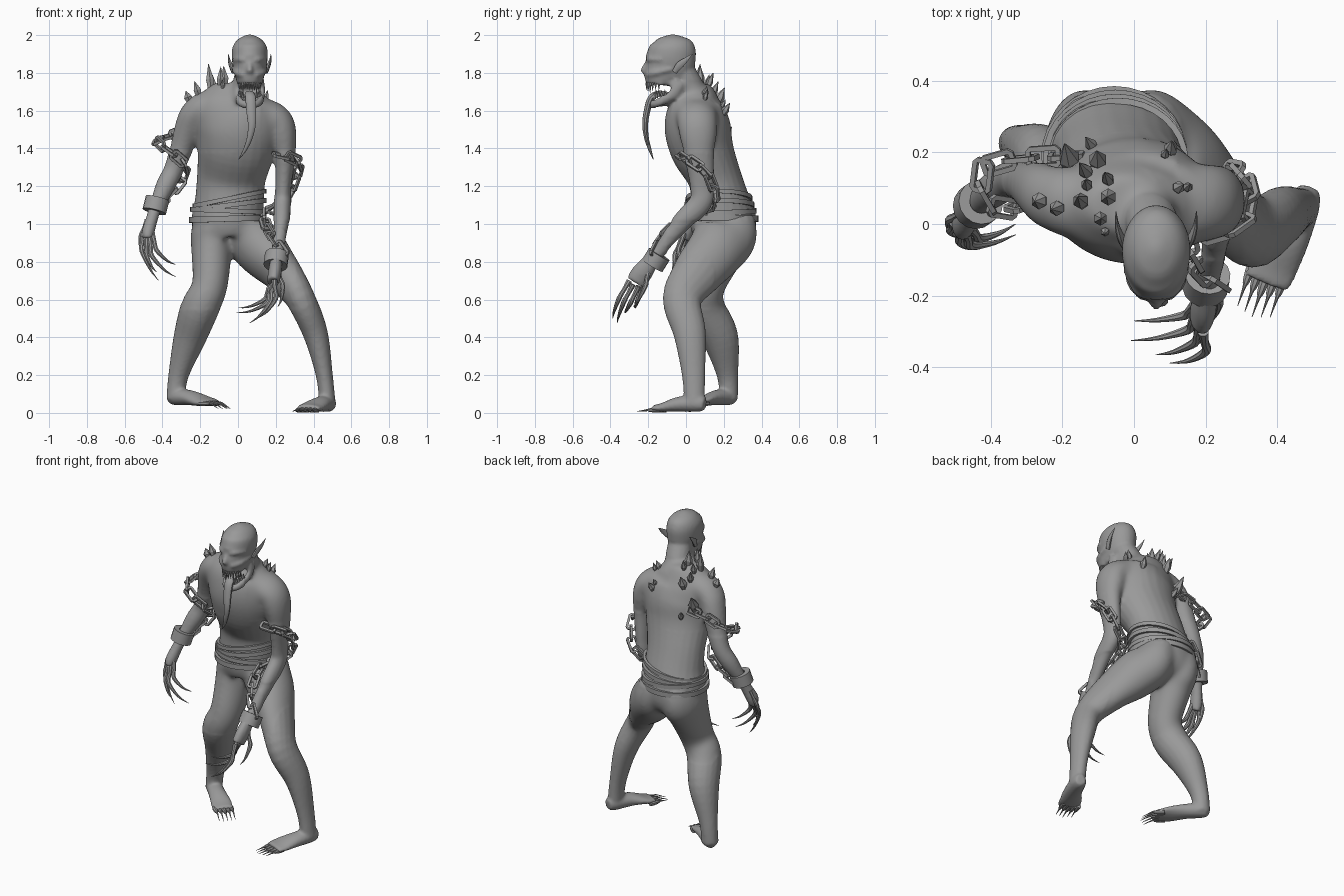
import bpy, bmesh, math, random
from mathutils import Vector
from mathutils.bvhtree import BVHTree

random.seed(4)
X, Y, Z = Vector((1, 0, 0)), Vector((0, 1, 0)), Vector((0, 0, 1))
grey = bpy.data.materials.new("ash_grey")
grey.diffuse_color = (0.32, 0.32, 0.32, 1)


def curve(pts, sub, closed=False):
    """Catmull-Rom through points that carry radii."""
    pts = [tuple(p) + (p[3],) if len(p) == 4 else tuple(p) for p in pts]
    n, out = len(pts), []
    for i in range(n if closed else n - 1):
        q = [pts[(i + k) % n] if closed else pts[min(max(i + k, 0), n - 1)] for k in (-1, 0, 1, 2)]
        for s in range(sub):
            t = s / sub
            out.append(tuple(0.5 * (2 * b + (c - a) * t + (2 * a - 5 * b + 4 * c - d) * t * t
                                    + (3 * b - a - 3 * c + d) * t ** 3) for a, b, c, d in zip(*q)))
    return out if closed else out + [pts[-1]]


def sweep(bm, pts, n=12, ref=X, sub=5, closed=False):
    """Sweep an elliptical section along points (x, y, z, r_ref, r_other)."""
    pts = curve(pts, sub, closed)
    m, rings = len(pts), []
    for i, p in enumerate(pts):
        a = pts[(i - 1) % m] if closed else pts[max(i - 1, 0)]
        b = pts[(i + 1) % m] if closed else pts[min(i + 1, m - 1)]
        t = (Vector(b[:3]) - Vector(a[:3])).normalized()
        u = (ref - t * ref.dot(t)).normalized()
        v = t.cross(u)
        ru, rv = max(p[3], 0.0008), max(p[4], 0.0008)
        angs = [(k + 0.5) * math.tau / n for k in range(n)]
        rings.append([bm.verts.new(Vector(p[:3]) + u * ru * math.cos(w) + v * rv * math.sin(w)) for w in angs])
    for i in range(m if closed else m - 1):
        r, s = rings[i], rings[(i + 1) % m]
        for k in range(n):
            bm.faces.new((r[k], r[(k + 1) % n], s[(k + 1) % n], s[k]))
    if not closed:
        bm.faces.new(rings[0][::-1])
        bm.faces.new(rings[-1])


def finish(name, bm, angle=40, voxel=None):
    bmesh.ops.recalc_face_normals(bm, faces=bm.faces)
    me = bpy.data.meshes.new(name)
    bm.to_mesh(me)
    bm.free()
    ob = bpy.data.objects.new(name, me)
    bpy.context.collection.objects.link(ob)
    bpy.ops.object.select_all(action='DESELECT')
    ob.select_set(True)
    bpy.context.view_layer.objects.active = ob
    if voxel:
        mod = ob.modifiers.new("blend", 'REMESH')
        mod.mode, mod.voxel_size = 'VOXEL', voxel
        mod = ob.modifiers.new("relax", 'SMOOTH')
        mod.factor, mod.iterations = 0.5, 4
        for m in ("blend", "relax"):
            bpy.ops.object.modifier_apply(modifier=m)
        # Extra softening where limbs join the hips and shoulders
        b = bmesh.new()
        b.from_mesh(ob.data)
        soft = [v for v in b.verts if (.55 < v.co.z < 1.02 and v.co.y > -.1 and abs(v.co.x) < .3)
                or (1.38 < v.co.z < 1.76 and v.co.y > -.12 and abs(v.co.x - .06) + max(0, v.co.z - 1.66) > .06)]
        for _ in range(22):
            bmesh.ops.smooth_vert(b, verts=soft, factor=.5, use_axis_x=True, use_axis_y=True, use_axis_z=True)
        b.to_mesh(ob.data)
        b.free()
    ob.data.materials.clear()
    ob.data.materials.append(grey)
    if angle:
        bpy.ops.object.shade_smooth_by_angle(angle=math.radians(angle))
    return ob


# Body: torso, neck, limbs and skull blended into one skin
HX = 0.062
bm = bmesh.new()
sweep(bm, [(-.03, .2, .875, .06, .07), (-.045, .215, .94, .17, .155), (-.055, .195, 1.02, .19, .178),
           (-.045, .18, 1.12, .183, .158), (-.035, .15, 1.25, .183, .142), (-.01, .085, 1.4, .207, .168),
           (0, .06, 1.52, .225, .175), (-.02, .052, 1.62, .215, .148), (-.02, .055, 1.69, .165, .108),
           (-.015, .055, 1.74, .1, .075)], 24)
sweep(bm, [(.02, .05, 1.62, .1), (.045, .015, 1.73, .078), (HX, -.04, 1.84, .07)], 16)
# Legs
sweep(bm, [(.03, .2, 1.02, .1, .16), (.055, .205, .94, .13, .172), (.13, .155, .855, .135, .155),
           (.235, .06, .74, .1, .135), (.332, -.02, .6, .079, .104), (.41, .02, .42, .066, .086),
           (.457, .04, .2, .045, .062), (.473, .045, .05, .044, .055)], 18)
sweep(bm, [(-.13, .2, 1.02, .1, .16), (-.137, .205, .94, .115, .172), (-.14, .17, .85, .108, .14),
           (-.15, .1, .67, .095, .108), (-.2, .1, .56, .102, .107), (-.255, .18, .4, .087, .098),
           (-.315, .22, .2, .054, .057), (-.33, .225, .07, .05, .05)], 18)
# Feet
sweep(bm, [(.49, .1, .045, .03, .035), (.475, .06, .05, .046, .045), (.435, -.04, .045, .056, .04),
           (.388, -.12, .03, .07, .024), (.368, -.165, .025, .064, .018)], 14)
sweep(bm, [(-.355, .255, .08, .03, .035), (-.33, .225, .085, .046, .045), (-.255, .155, .08, .052, .04),
           (-.18, .09, .062, .062, .024), (-.135, .05, .055, .057, .018)], 14)
# Arms and palms
sweep(bm, [(-.08, .055, 1.61, .1, .09), (-.17, .06, 1.62, .1, .085), (-.235, .075, 1.58, .09, .075),
           (-.265, .095, 1.51, .08, .072), (-.3, .115, 1.4, .062), (-.34, .125, 1.29, .052), (-.385, .1, 1.2, .051),
           (-.435, .055, 1.09, .035), (-.455, .03, 1.03, .035, .032), (-.475, 0, .96, .04, .034),
           (-.478, -.015, .92, .035, .025)], 16, Y)
sweep(bm, [(.05, .05, 1.56, .12, .1), (.14, .055, 1.575, .115, .09), (.21, .06, 1.54, .108, .085),
           (.238, .065, 1.46, .1, .075), (.248, .07, 1.36, .08, .056), (.24, .085, 1.2, .064, .043),
           (.235, .075, 1.11, .061, .046), (.23, -.02, 1.01, .054, .043), (.212, -.13, .87, .037, .033),
           (.203, -.18, .81, .042, .032), (.195, -.23, .745, .056, .036), (.185, -.265, .69, .055, .032)], 16, Y)
# Skull, brow, nose, cheekbones and lower jaw
sweep(bm, [(HX, -.125, 1.735, .064, .085), (HX, -.118, 1.78, .076, .108), (HX, -.09, 1.84, .09, .132),
           (HX, -.077, 1.89, .096, .13), (HX, -.07, 1.94, .09, .12), (HX, -.07, 1.98, .06, .082),
           (HX, -.07, 2.003, .012, .015)], 24)
sweep(bm, [(HX, -.19, 1.87, .012), (HX, -.218, 1.835, .013), (HX, -.228, 1.81, .016, .012), (HX, -.205, 1.795, .01)], 10)
for s in (-1, 1):
    sweep(bm, [(HX, -.195, 1.862, .014), (HX + s * .045, -.19, 1.872, .017), (HX + s * .085, -.13, 1.87, .01)], 8, Z)
    sweep(bm, [(HX + s * .03, -.205, 1.79, .015), (HX + s * .065, -.165, 1.8, .018), (HX + s * .085, -.08, 1.82, .012)], 8, Z)
sweep(bm, [(HX + a, b, c, r, .017) for a, b, c, r in
           ((-.07, -.03, 1.75, .03), (-.068, -.08, 1.68, .03), (-.045, -.155, 1.64, .022), (0, -.182, 1.633, .024),
            (.045, -.155, 1.64, .022), (.068, -.08, 1.68, .03), (.07, -.03, 1.75, .03))], 10, Z)
sweep(bm, [(HX, -.16, 1.63, .035, .012), (HX, -.09, 1.65, .055, .02), (HX, -.02, 1.69, .06, .03)], 12)
body = finish("body", bm, 60, 0.0095)

# Ears
bm = bmesh.new()
for s in (-1, 1):
    sweep(bm, [(HX + s * .086, -.06, 1.805, .012, .014), (HX + s * .1, -.035, 1.84, .01, .02),
               (HX + s * .11, .0, 1.87, .006, .013), (HX + s * .112, .035, 1.9, .001)], 8)
finish("ears", bm)

# Teeth along both jaws
bm = bmesh.new()
for i in range(13):
    a = math.radians(-170 + i * 160 / 12)
    long = .05 if i in (3, 9) else random.uniform(.026, .04)
    x, y = HX + .057 * math.cos(a), -.13 + .078 * math.sin(a)
    sweep(bm, [(x, y, 1.75, .008), (x, y, 1.742 - long, .001)], 6, sub=1)
    x, y = HX + .056 * math.cos(a), -.095 + .08 * math.sin(a)
    base = 1.645 + .035 * abs(math.cos(a))
    sweep(bm, [(x, y, base, .009), (x, y - .004, base + long, .001)], 6, sub=1)
finish("teeth", bm)

# Tongue
bm = bmesh.new()
sweep(bm, [(HX, -.08, 1.68, .024, .014), (HX, -.14, 1.69, .026, .016), (.066, -.185, 1.665, .028, .018),
           (.07, -.208, 1.59, .026, .017), (.073, -.216, 1.52, .021, .015), (.06, -.208, 1.45, .015, .012),
           (.035, -.19, 1.39, .009, .008), (.002, -.172, 1.34, .001)], 10)
finish("tongue", bm)


# Fingers: root, bend, claw tip, with a knuckle and a long thin claw
def fingers(name, rows):
    bm = bmesh.new()
    for root, mid, tip in rows:
        r, k, t = Vector(root), Vector(mid), Vector(tip)
        nail = k.lerp(t, .5) + (k - r) * .18
        sweep(bm, [(*r, .016), (*r.lerp(k, .5), .012), (*k, .013), (*nail, .007), (*t, .001)], 8, Y, 4)
    finish(name, bm)


fingers("left_fingers", [
    ((.17, -.225, .675), (.14, -.255, .6), (0, -.27, .555)), ((.175, -.25, .67), (.15, -.295, .58), (-.008, -.325, .53)),
    ((.185, -.28, .68), (.17, -.33, .585), (.06, -.365, .475)), ((.193, -.3, .7), (.2, -.355, .605), (.1, -.388, .5)),
    ((.21, -.2, .75), (.238, -.215, .67), (.21, -.28, .56))])
fingers("right_fingers", [
    ((-.5, .005, .95), (-.51, -.02, .86), (-.42, -.05, .7)), ((-.485, -.015, .93), (-.485, -.05, .84), (-.43, -.07, .745)),
    ((-.47, -.02, .93), (-.455, -.06, .83), (-.33, -.03, .72)), ((-.455, -.01, .95), (-.43, -.04, .86), (-.33, 0, .785)),
    ((-.48, .03, 1.02), (-.515, .01, .93), (-.5, -.03, .82))])


# Toes with thin claws
def toes(name, centre, fwd):
    bm = bmesh.new()
    c, f = Vector(centre), Vector(fwd).normalized()
    side = f.cross(Z)
    for i in range(-2, 3):
        p = c + side * i * .024 - f * abs(i) * .008
        q, e = p + f * .03, p + f * .1 - Z * (c.z * .6 - .002)
        sweep(bm, [(*(p - f * .03), .013), (*p, .014), (*q, .01), (*(q + f * .015), .005), (*e, .001)], 8, Z, 3)
    finish(name, bm)


toes("left_toes", (.362, -.165, .015), (-.35, -1, 0))
toes("right_toes", (-.135, .05, .05), (.75, -.66, 0))


# Wrist cuffs
def cuff(name, centre, axis):
    bm = bmesh.new()
    c, w = Vector(centre), Vector(axis).normalized()
    u = w.orthogonal().normalized()
    v = w.cross(u)
    sweep(bm, [(*(c + (u * math.cos(a) + v * math.sin(a)) * .048), .05, .022)
               for a in (k * math.tau / 16 for k in range(16))], 4, w, 1, True)
    finish(name, bm, 35)


cuff("right_cuff", (-.435, .055, 1.1), (-.25, -.2, -1))
cuff("left_cuff", (.202, -.16, .81), (-.1, -.5, -.8))


# Waist wraps
bm = bmesh.new()
for z0, tilt, cx, rx, ry, h in ((1.028, .03, -.055, .195, .187, .022), (1.07, -.04, -.052, .194, .182, .018),
                                (1.1, .13, -.05, .192, .174, .018), (1.135, .21, -.045, .188, .167, .016)):
    sweep(bm, [(cx + rx * math.cos(a), .19 - (z0 - 1.02) * .12 + ry * math.sin(a), z0 + tilt * rx * math.cos(a), h, .012)
               for a in (k * math.tau / 32 for k in range(32))], 4, Z, 1, True)
finish("waist_wraps", bm, 35)


# Chains: alternating square-bar links laid along a path
def chain(name, path, step=.066):
    bm = bmesh.new()
    pts = [Vector(p[:3]) for p in curve([(*p, 0) for p in path], 30)]
    left, i = 0, 0
    for a, b in zip(pts, pts[1:]):
        left -= (b - a).length
        if left > 0:
            continue
        left += step
        i += 1
        d = (b - a).normalized()
        u = d.cross(Vector((.3, .5, .8))).normalized()
        v = d.cross(u)
        s, nrm = (u + v, u - v) if i % 2 else (u - v, u + v)
        s, nrm = s.normalized(), nrm.normalized()
        shape = [(p * .043, q * .025) for p, q in ((1, .75), (.85, 1), (-.85, 1), (-1, .75),
                                                   (-1, -.75), (-.85, -1), (.85, -1), (1, -.75))]
        sweep(bm, [(*(a + d * p + s * q), .01) for p, q in shape], 4, nrm, 1, True)
    finish(name, bm, 35)


chain("right_chain", [(-.19, .19, 1.515), (-.27, .185, 1.5), (-.36, .175, 1.465), (-.42, .145, 1.445),
                      (-.41, .07, 1.42), (-.35, .045, 1.375), (-.29, .07, 1.32), (-.285, .13, 1.27),
                      (-.315, .155, 1.21), (-.37, .13, 1.15), (-.42, .1, 1.1)])
chain("left_chain", [(.23, -.02, 1.36), (.295, .0, 1.345), (.32, .06, 1.31), (.305, .125, 1.24), (.265, .15, 1.15),
                     (.2, .13, 1.085), (.145, .04, 1.06), (.15, -.06, .99), (.19, -.13, .92), (.24, -.17, .85)])

# Crystal spikes growing from the shoulder and back
bm = bmesh.new()
tree = BVHTree.FromPolygons([v.co for v in body.data.vertices], [p.vertices for p in body.data.polygons])
for x, y, r, h in ((-.26, .065, .024, .05), (-.21, .045, .022, .07), (-.145, .06, .023, .12), (-.095, .015, .02, .09),
                   (-.07, .075, .024, .09), (-.08, -.02, .013, .04), (-.175, .165, .03, .11), (-.13, .14, .02, .08),
                   (-.1, .17, .026, .08), (-.115, .215, .017, .06), (-.07, .12, .018, .07), (-.13, .105, .017, .07),
                   (.1, .2, .02, .06), (.085, .19, .013, .04), (.12, .1, .018, .05), (.148, .1, .014, .05)):
    hit, nrm, *_ = tree.ray_cast(Vector((x, y, 3)), -Z)
    if hit is None:
        continue
    d = (nrm * .5 + Z * .8 + Vector((random.uniform(-.2, .2), random.uniform(-.1, .2), 0))).normalized()
    sweep(bm, [(*(hit + d * h * k), r * w) for k, w in ((-.25, .7), (.3, 1), (1, .05))], 6, sub=1)
finish("crystal_spikes", bm, 0)
